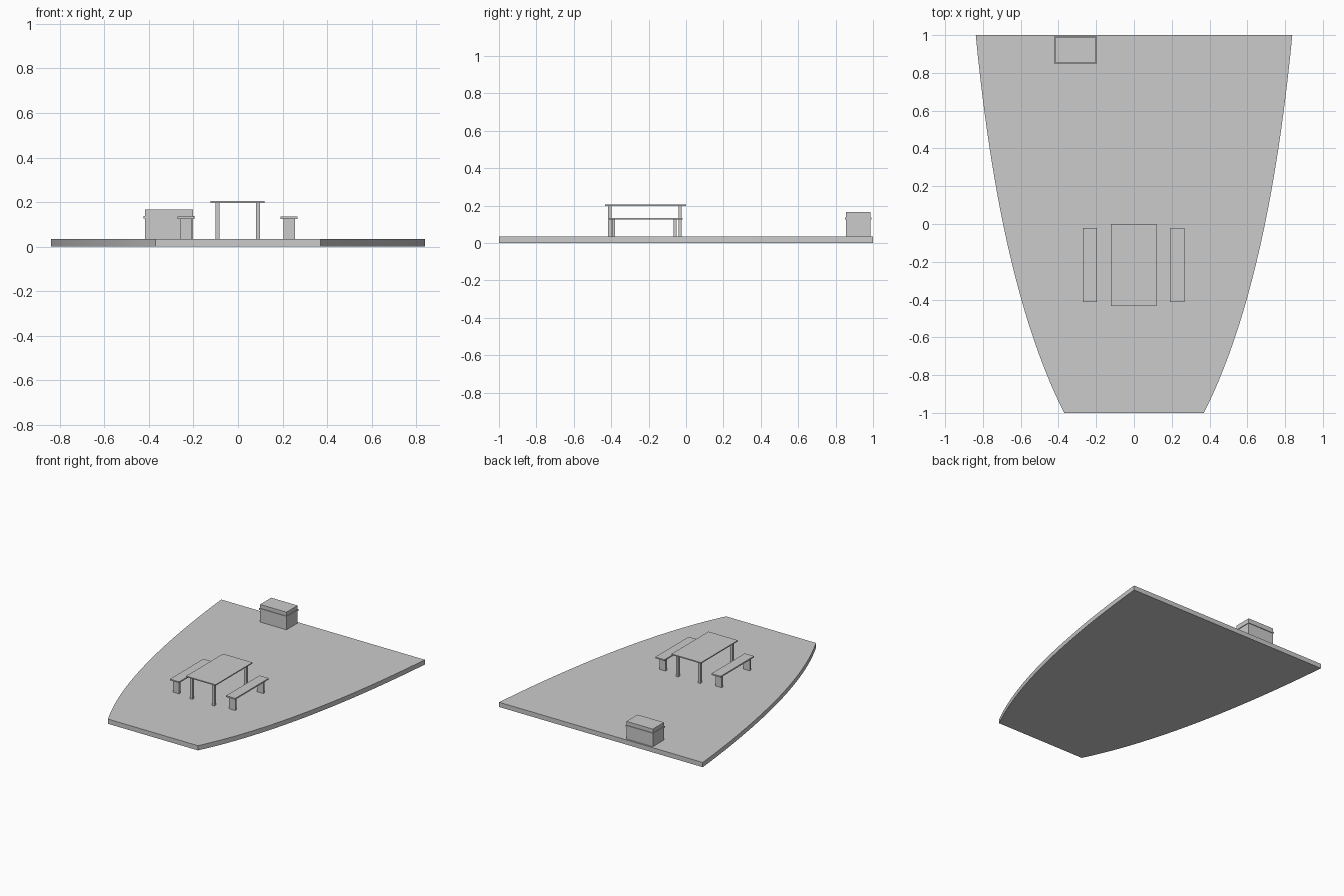
import bpy
import bmesh

if "Cube" in bpy.data.objects:
    bpy.data.objects.remove(bpy.data.objects["Cube"])

grey = bpy.data.materials.new("plain grey")
grey.diffuse_color = (0.6, 0.6, 0.6, 1)
grey.use_nodes = True
grey.node_tree.nodes["Principled BSDF"].inputs["Base Color"].default_value = grey.diffuse_color


def finish(name, bm):
    bmesh.ops.recalc_face_normals(bm, faces=bm.faces)
    mesh = bpy.data.meshes.new(name)
    bm.to_mesh(mesh)
    bm.free()
    mesh.materials.append(grey)
    obj = bpy.data.objects.new(name, mesh)
    bpy.context.collection.objects.link(obj)
    return obj


def box(name, x, y, z):
    """Box from three (low, high) ranges."""
    bm = bmesh.new()
    bmesh.ops.create_cube(bm, size=1)
    for v in bm.verts:
        v.co = [r[0] + (c + 0.5) * (r[1] - r[0]) for c, r in zip(v.co, (x, y, z))]
    return finish(name, bm)


# Terrace slab: curved sides that widen towards the back
DECK = 0.035
P0, P1, P2 = (0.37, -1.0), (0.71, -0.33), (0.838, 1.0)
STEPS = 32
side = []
for i in range(STEPS + 1):
    t = i / STEPS
    side.append([(1 - t) ** 2 * a + 2 * t * (1 - t) * b + t * t * c
                 for a, b, c in zip(P0, P1, P2)])
outline = side + [(-x, y) for x, y in reversed(side)]
bm = bmesh.new()
base = bm.faces.new([bm.verts.new((x, y, 0)) for x, y in outline])
top = bmesh.ops.extrude_face_region(bm, geom=[base])
bmesh.ops.translate(bm, vec=(0, 0, DECK),
                    verts=[g for g in top["geom"] if isinstance(g, bmesh.types.BMVert)])
slab = finish("terrace_slab", bm)
# Smooth only along the curved sides
for p in slab.data.polygons:
    p.use_smooth = abs(p.normal.z) < 0.5 and abs(p.normal.y) < 0.9

# Table
CX = -0.002
box("table_top", (CX - 0.121, CX + 0.121), (-0.434, 0.0), (0.197, 0.205))
for s in (-1, 1):
    for y in (-0.408, -0.032):
        x = CX + s * 0.091
        box("table_leg", (x - 0.009, x + 0.009), (y - 0.009, y + 0.009), (DECK, 0.197))

# Benches on both sides of the table
for s in (-1, 1):
    x = CX + s * 0.231
    box("bench_seat", (x - 0.038, x + 0.038), (-0.413, -0.02), (0.125, 0.135))
    for y in (-0.388, -0.058):
        box("bench_leg", (x - 0.026, x + 0.026), (y - 0.008, y + 0.008), (DECK, 0.125))

# Storage box with a rim below the lid
box("storage_box", (-0.418, -0.201), (0.856, 0.987), (DECK, 0.166))
box("storage_box_rim", (-0.423, -0.196), (0.851, 0.992), (0.127, 0.138))
